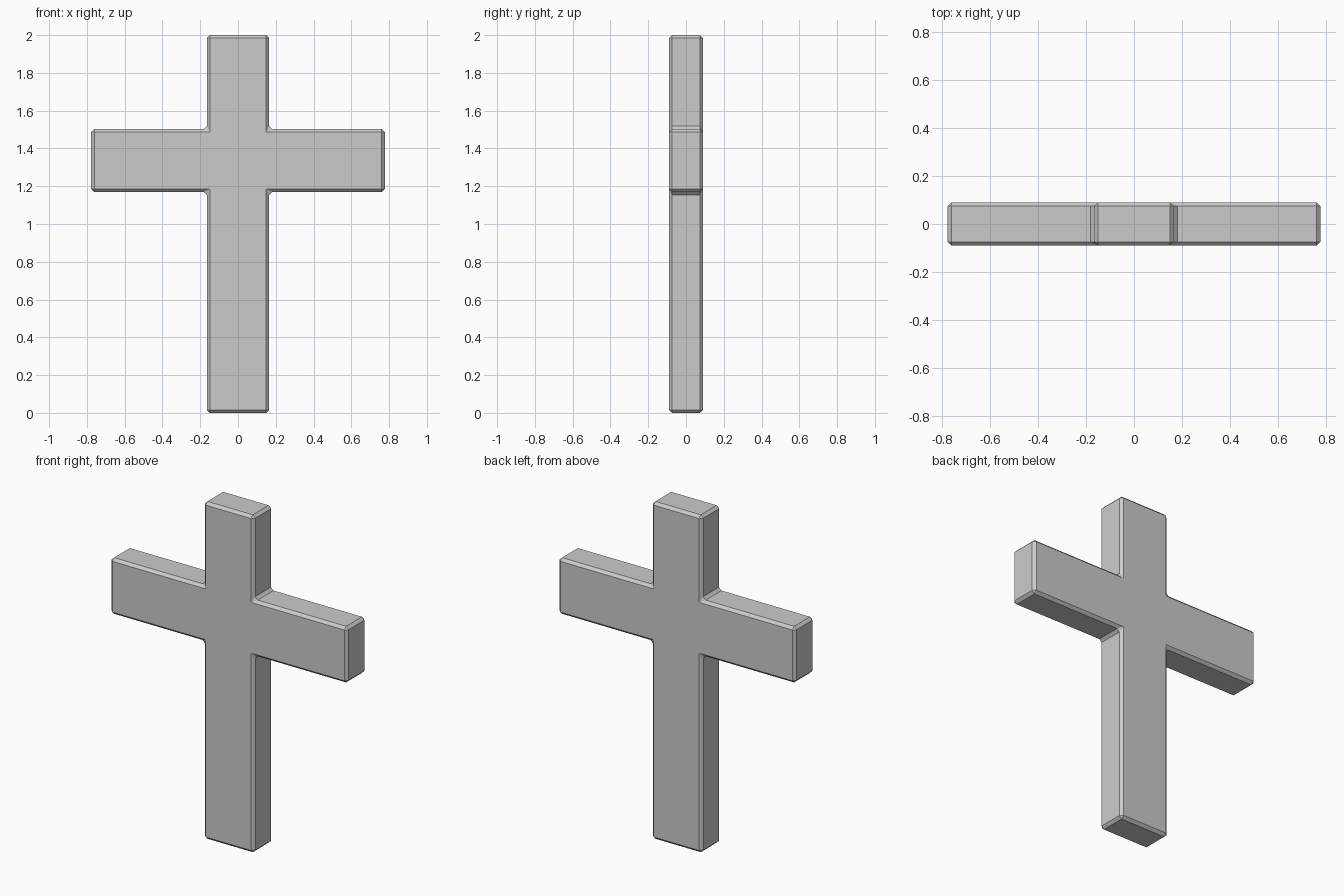
import bpy, bmesh

if "Cube" in bpy.data.objects:
    bpy.data.objects.remove(bpy.data.objects["Cube"])

W, ARM, D = 0.165, 0.777, 0.09       # post half width, arm half span, half depth
Z0, Z1, TOP = 1.17, 1.503, 2.0       # arm underside, arm top, post top
BEVEL = 0.016

# Cross outline: right half, then mirrored for the left half
right = [(W, 0), (W, Z0), (ARM, Z0), (ARM, Z1), (W, Z1), (W, TOP)]
outline = right + [(-x, z) for x, z in reversed(right)]

# Extrude the outline through the depth
bm = bmesh.new()
face = bm.faces.new([bm.verts.new((x, -D, z)) for x, z in outline])
ext = bmesh.ops.extrude_face_region(bm, geom=[face])
verts = [g for g in ext["geom"] if isinstance(g, bmesh.types.BMVert)]
bmesh.ops.translate(bm, verts=verts, vec=(0, 2 * D, 0))
bmesh.ops.recalc_face_normals(bm, faces=bm.faces)

mesh = bpy.data.meshes.new("cross")
bm.to_mesh(mesh)
bm.free()
cross = bpy.data.objects.new("cross", mesh)
bpy.context.collection.objects.link(cross)

# Single flat chamfer on every edge, including the inner corners
bev = cross.modifiers.new("chamfer", "BEVEL")
bev.width = BEVEL
bev.segments = 1
bev.limit_method = 'ANGLE'
